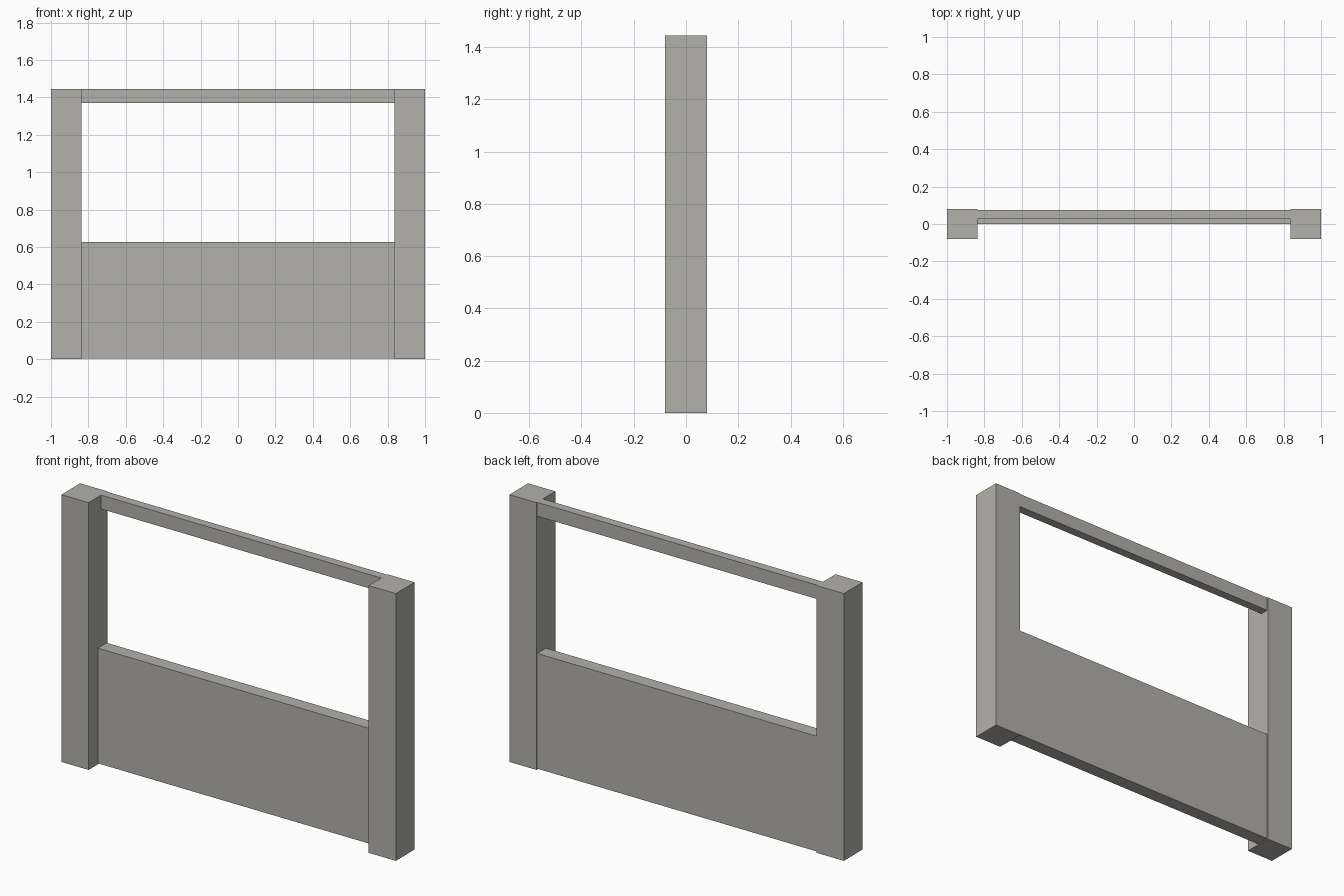
import bpy

if "Cube" in bpy.data.objects:
    bpy.data.objects.remove(bpy.data.objects["Cube"])

grey = bpy.data.materials.new("warm grey")
grey.diffuse_color = (0.45, 0.44, 0.41, 1)
grey.use_nodes = True
grey.node_tree.nodes["Principled BSDF"].inputs["Base Color"].default_value = grey.diffuse_color


def box(name, x, y, z):
    """Box from (min, max) ranges along each axis."""
    verts = [(a, b, c) for a in x for b in y for c in z]
    faces = [(0, 1, 3, 2), (4, 6, 7, 5), (0, 4, 5, 1),
             (2, 3, 7, 6), (0, 2, 6, 4), (1, 5, 7, 3)]
    mesh = bpy.data.meshes.new(name)
    mesh.from_pydata(verts, [], faces)
    mesh.materials.append(grey)
    obj = bpy.data.objects.new(name, mesh)
    bpy.context.collection.objects.link(obj)
    return obj


# Square end posts
box("left_post", (-1.0, -0.838), (-0.08, 0.08), (0, 1.445))
box("right_post", (0.838, 1.0), (-0.08, 0.08), (0, 1.445))

# Lower panel and thinner top rail, near the back of the posts
box("lower_panel", (-0.838, 0.838), (0.0, 0.075), (0.005, 0.628))
box("top_rail", (-0.838, 0.838), (0.027, 0.075), (1.37, 1.445))
